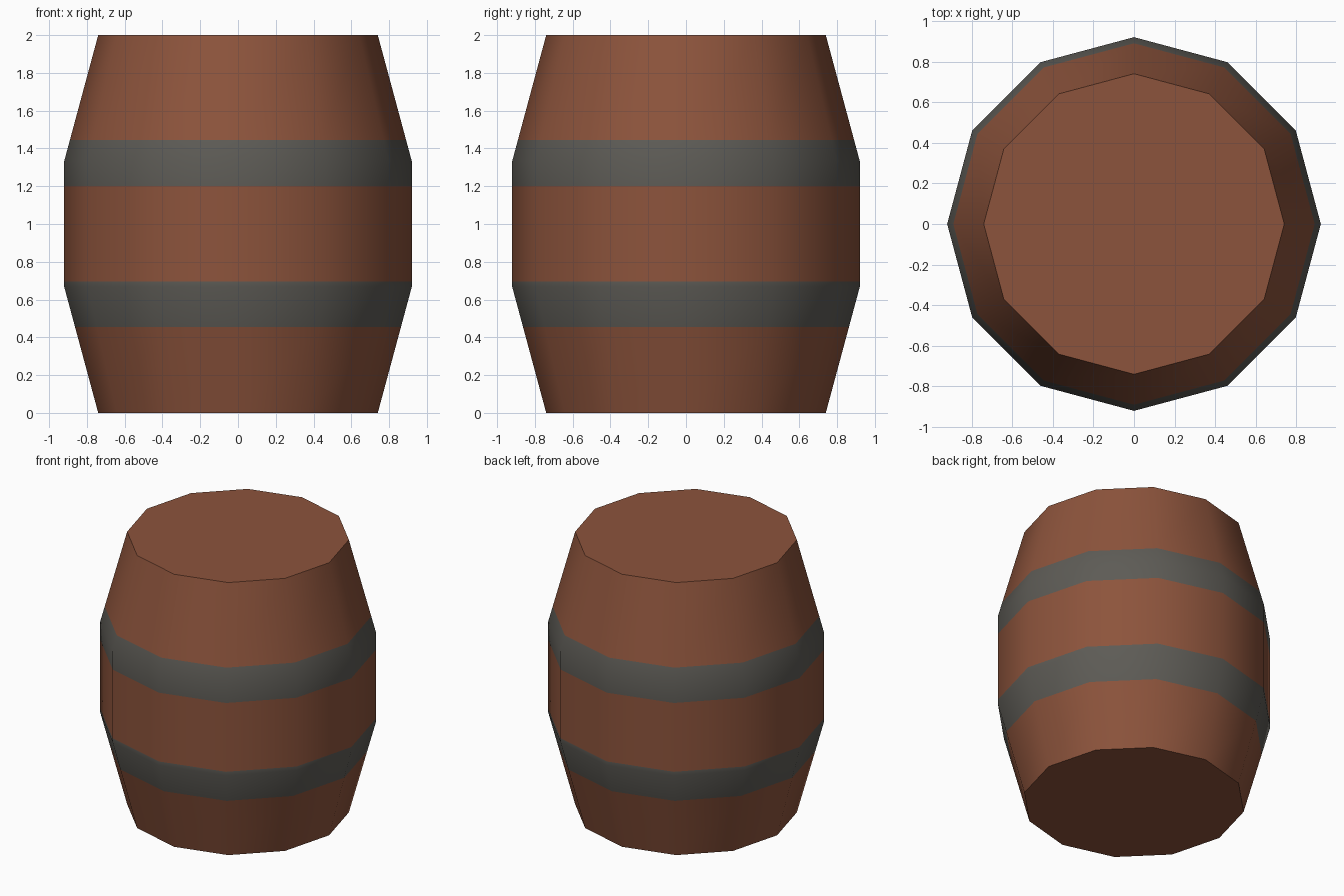
import bpy, bmesh, math

if "Cube" in bpy.data.objects:
    bpy.data.objects.remove(bpy.data.objects["Cube"])

SIDES = 12
# Barrel outline (radius, height), extra rings where the bands begin and end
R_END, R_MID = 0.74, 0.92
LOW, HIGH, TOP = 0.667, 1.333, 2.0
BANDS = [(0.455, 0.695), (1.2, 1.445)]


def radius(z):
    t = min(1, z / LOW, (TOP - z) / (TOP - HIGH))
    return R_END + (R_MID - R_END) * t


def material(name, colour):
    m = bpy.data.materials.new(name)
    m.diffuse_color = (*colour, 1)
    m.use_nodes = True
    m.node_tree.nodes["Principled BSDF"].inputs["Base Color"].default_value = m.diffuse_color
    return m


heights = sorted([0, LOW, HIGH, TOP] + [z for band in BANDS for z in band])
bm = bmesh.new()
rings = []
for z in heights:
    r = radius(z)
    rings.append([bm.verts.new((r * math.cos(2 * math.pi * i / SIDES),
                                r * math.sin(2 * math.pi * i / SIDES), z))
                  for i in range(SIDES)])

# Staves and iron bands, coloured by height
for lower, upper in zip(rings, rings[1:]):
    mid = (lower[0].co.z + upper[0].co.z) / 2
    iron = any(a < mid < b for a, b in BANDS)
    for i in range(SIDES):
        j = (i + 1) % SIDES
        f = bm.faces.new((lower[i], lower[j], upper[j], upper[i]))
        f.smooth = True
        f.material_index = int(iron)

# Flat wooden ends
bm.faces.new(rings[0][::-1])
bm.faces.new(rings[-1])

mesh = bpy.data.meshes.new("barrel")
bm.to_mesh(mesh)
bm.free()
mesh.materials.append(material("brown wood", (0.265, 0.088, 0.045)))
mesh.materials.append(material("grey iron", (0.110, 0.105, 0.092)))
barrel = bpy.data.objects.new("barrel", mesh)
bpy.context.collection.objects.link(barrel)

# Smooth sides, sharp rims
bpy.context.view_layer.objects.active = barrel
barrel.select_set(True)
bpy.ops.object.shade_smooth_by_angle(angle=math.radians(40))
